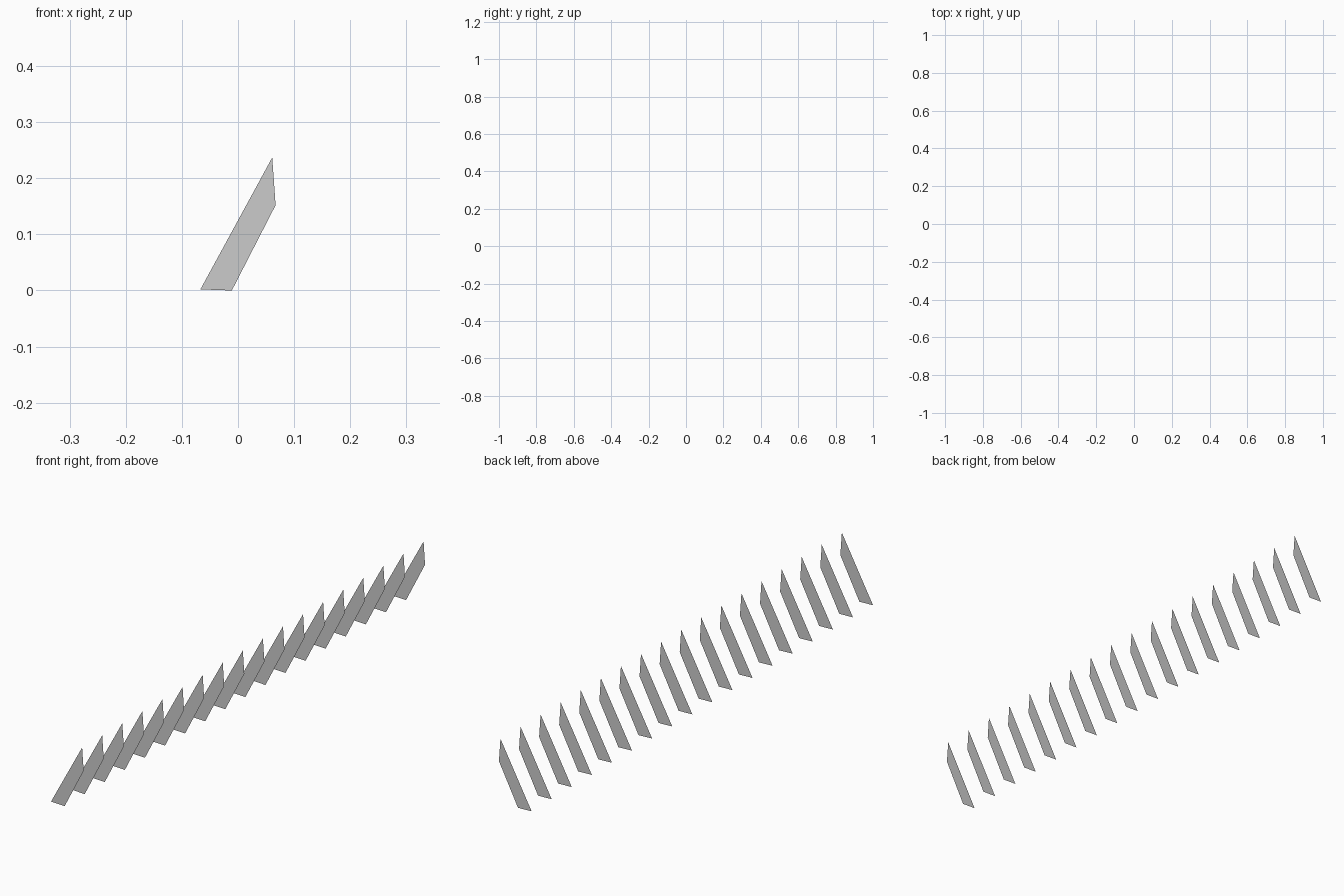
import bpy

if "Cube" in bpy.data.objects:
    bpy.data.objects.remove(bpy.data.objects["Cube"])

# Slanted flat slat outline in the xz plane
PROFILE = [(-0.067, 0.002), (-0.011, 0.0), (0.067, 0.152), (0.061, 0.237)]
COUNT = 18

# First slat at the front end
mesh = bpy.data.meshes.new("slat_row")
mesh.from_pydata([(x, -1.0, z) for x, z in PROFILE], [], [(0, 1, 2, 3)])
slats = bpy.data.objects.new("slat_row", mesh)
bpy.context.collection.objects.link(slats)

# Repeat evenly along the full length
array = slats.modifiers.new("row", 'ARRAY')
array.count = COUNT
array.use_relative_offset = False
array.use_constant_offset = True
array.constant_offset_displace = (0, 2.0 / (COUNT - 1), 0)
